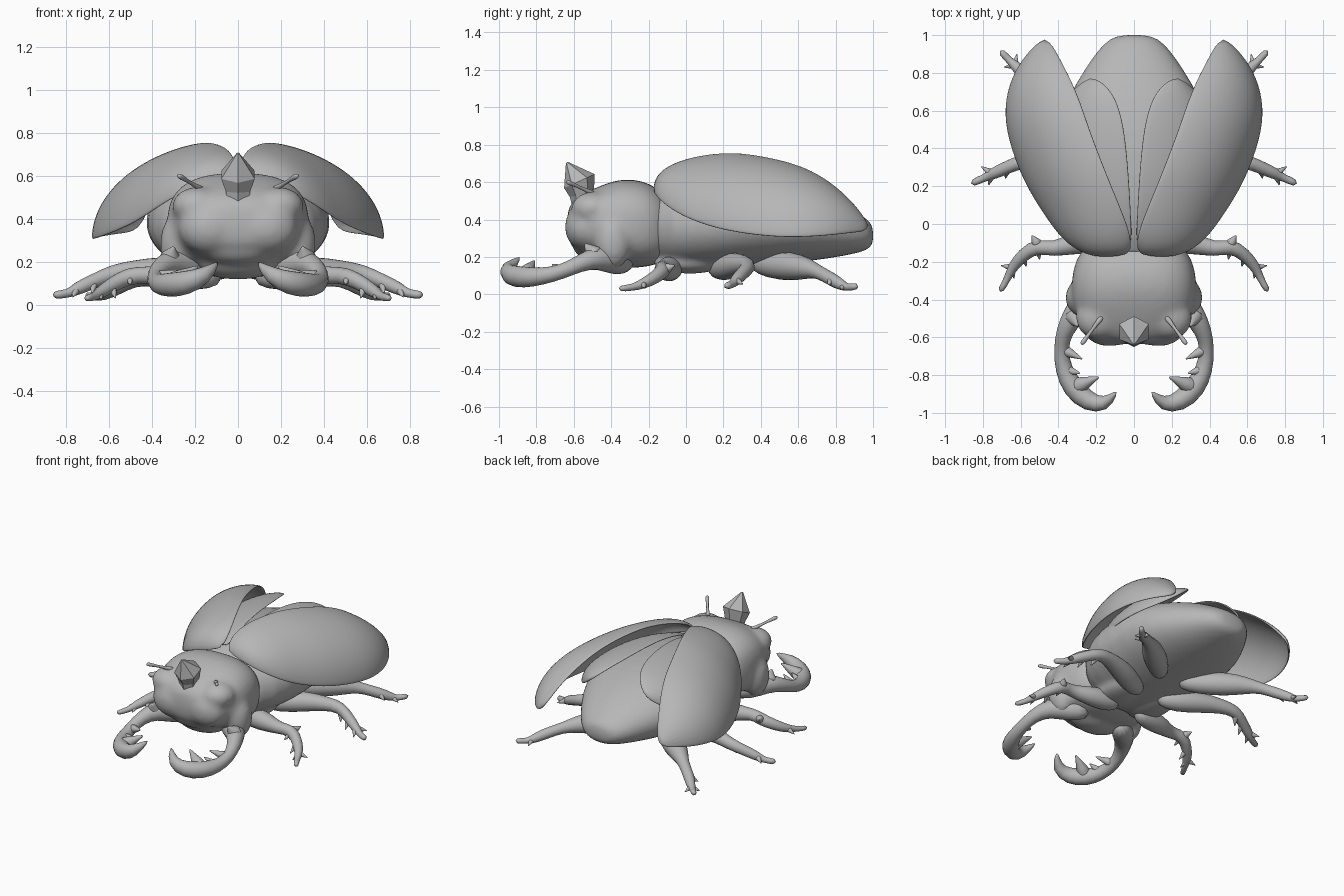
import bpy, bmesh, math
from mathutils import Vector

cube = bpy.data.objects.get("Cube")
if cube:
    bpy.data.objects.remove(cube, do_unlink=True)

grey = bpy.data.materials.new("shell grey")
grey.use_nodes = True
COLOR = (0.47, 0.47, 0.47, 1)
grey.diffuse_color = COLOR
grey.node_tree.nodes["Principled BSDF"].inputs["Base Color"].default_value = COLOR


def finish(name, bm, smooth=True, subsurf=0, mirror=False, blend=0, thickness=0):
    """Turn a bmesh into a named object with its modifiers."""
    bmesh.ops.recalc_face_normals(bm, faces=bm.faces)
    mesh = bpy.data.meshes.new(name)
    bm.to_mesh(mesh)
    bm.free()
    mesh.materials.append(grey)
    for poly in mesh.polygons:
        poly.use_smooth = smooth
    obj = bpy.data.objects.new(name, mesh)
    bpy.context.collection.objects.link(obj)
    if mirror:
        mod = obj.modifiers.new("mirror", 'MIRROR')
        mod.use_mirror_merge = False
    if thickness:
        mod = obj.modifiers.new("thickness", 'SOLIDIFY')
        mod.thickness = thickness
        mod.offset = 0
    if subsurf:
        mod = obj.modifiers.new("subdivision", 'SUBSURF')
        mod.levels = mod.render_levels = subsurf
    if blend:
        mod = obj.modifiers.new("blend", 'REMESH')
        mod.mode = 'VOXEL'
        mod.voxel_size = 0.016
        mod.use_smooth_shade = True
        mod = obj.modifiers.new("soften", 'SMOOTH')
        mod.factor = 0.5
        mod.iterations = blend
    return obj


def loft(bm, rings):
    """Skin a list of closed rings and cap both ends."""
    loops = [[bm.verts.new(p) for p in ring] for ring in rings]
    n = len(loops[0])
    for a, b in zip(loops, loops[1:]):
        for i in range(n):
            j = (i + 1) % n
            bm.faces.new((a[i], a[j], b[j], b[i]))
    bm.faces.new(loops[0])
    bm.faces.new(loops[-1])


def body_ring(y, width, top, bottom, power, n=28):
    """Rounded cross-section across the body."""
    mid, half = (top + bottom) / 2, (top - bottom) / 2
    ring = []
    for i in range(n):
        a = math.tau * i / n
        c, s = math.cos(a), math.sin(a)
        ring.append((math.copysign(abs(c) ** (2 / power), c) * width, y,
                     mid + math.copysign(abs(s) ** (2 / power), s) * half))
    return ring


def tube(bm, points, n=10, phase=0):
    """Tapered limb through (x, y, z, radius) points."""
    pos = [Vector(p[:3]) for p in points]
    rings = []
    for k, p in enumerate(points):
        t = (pos[min(k + 1, len(pos) - 1)] - pos[max(k - 1, 0)]).normalized()
        ref = Vector((0, 0, 1)) if abs(t.z) < 0.95 else Vector((0, 1, 0))
        u = t.cross(ref).normalized()
        v = u.cross(t)
        angles = [math.tau * (i + phase) / n for i in range(n)]
        rings.append([pos[k] + (u * math.cos(a) + v * math.sin(a)) * p[3] for a in angles])
    loft(bm, rings)


def spike(bm, base, offset, radius):
    base, offset = Vector(base), Vector(offset)
    tube(bm, [(*(base + offset * f), radius * (1 - f * 0.93)) for f in (0, 0.5, 0.9, 1)], 8)


def blob(bm, center, size):
    """Ellipsoid, on both sides when it is off centre."""
    for side in ((1, -1) if center[0] else (1,)):
        new = bmesh.ops.create_icosphere(bm, subdivisions=3, radius=1)["verts"]
        for v in new:
            v.co = [side * center[0] + v.co.x * size[0],
                    center[1] + v.co.y * size[1], center[2] + v.co.z * size[2]]


# Abdomen, with swellings above the leg roots
bm = bmesh.new()
loft(bm, [body_ring(*s, 2.1) for s in (
    (-.22, .22, .53, .17), (-.08, .37, .6, .13), (.12, .43, .64, .12), (.4, .435, .63, .15),
    (.6, .39, .59, .17), (.76, .3, .53, .19), (.87, .23, .47, .21), (.96, .16, .41, .23),
    (1.005, .09, .37, .26))])
blob(bm, (.13, .02, .17), (.13, .2, .06))
finish("abdomen", bm, subsurf=1, blend=8)

# Thorax and head, with cheeks, brows, side lobes, chin and jaw blended in
bm = bmesh.new()
loft(bm, [body_ring(*s, 2.6) for s in (
    (-.06, .2, .48, .2), (-.15, .29, .57, .16), (-.23, .325, .61, .14), (-.34, .335, .622, .14),
    (-.44, .325, .59, .17), (-.53, .285, .55, .21), (-.6, .225, .51, .25), (-.64, .12, .45, .29))])
blob(bm, (.19, -.5, .46), (.12, .115, .09))
blob(bm, (.13, -.54, .36), (.15, .11, .13))
blob(bm, (.28, -.39, .28), (.085, .1, .15))
blob(bm, (0, -.5, .27), (.2, .11, .09))
blob(bm, (0, -.4, .2), (.2, .13, .085))
finish("thorax_and_head", bm, subsurf=1, blend=16)

# Faceted horn
bm = bmesh.new()
tube(bm, [(0, -.55, .46, .055), (0, -.557, .53, .065), (0, -.57, .605, .09),
          (0, -.637, .705, .006)], 6, 0.5)
finish("horn", bm, smooth=False)

# Antennae with a small club at the end
bm = bmesh.new()
tube(bm, [(.16, -.48, .53, .024), (.2, -.53, .555, .01), (.24, -.585, .58, .008),
          (.265, -.62, .595, .016), (.28, -.638, .603, .01)], 8)
finish("antennae", bm, subsurf=1, mirror=True)


def shell(name, inner, outer, thickness, columns=10):
    """Curved wing shell, domed from its inner edge down to its outer edge."""
    bm = bmesh.new()
    rows = []
    for a, b in zip(inner, outer):
        a, b, row = Vector(a), Vector(b), []
        for i in range(columns):
            f = i / (columns - 1) * math.pi / 2
            s = math.sin(f)
            drop = 0.92 * math.cos(f) + 0.08 * (1 - s)
            p = a.lerp(b, s)
            p.z = b.z + (a.z - b.z) * drop
            row.append(bm.verts.new(p))
        rows.append(row)
    for a, b in zip(rows, rows[1:]):
        for i in range(columns - 1):
            bm.faces.new((a[i], a[i + 1], b[i + 1], b[i]))
    bmesh.ops.remove_doubles(bm, verts=bm.verts, dist=0.0005)
    finish(name, bm, subsurf=2, mirror=True, thickness=thickness)


# Raised wing cases
shell("wing_cases",
      [(.02, -.13, .62), (.015, -.08, .675), (.04, .01, .718), (.08, .11, .742), (.125, .22, .753),
       (.165, .32, .75), (.23, .49, .72), (.28, .64, .675), (.33, .76, .605), (.395, .88, .5),
       (.458, 1, .34)],
      [(.03, -.15, .6), (.1, -.168, .57), (.25, -.17, .53), (.38, -.08, .45), (.47, .05, .385),
       (.58, .22, .335), (.665, .45, .305), (.685, .62, .303), (.645, .78, .315), (.565, .9, .33),
       (.458, 1, .34)], 0.014)

# Folded hind wings beneath
shell("hind_wings",
      [(.01, -.1, .6), (.015, .05, .66), (.025, .25, .695), (.045, .48, .69), (.08, .63, .665),
       (.13, .72, .63), (.22, .79, .55)],
      [(.12, -.12, .53), (.3, .02, .47), (.41, .22, .43), (.44, .45, .42), (.41, .6, .43),
       (.33, .7, .47), (.22, .79, .55)], 0.012)


def leg(name, path, spurs):
    """Pair of legs; each spur grows from a numbered joint of the path."""
    bm = bmesh.new()
    tube(bm, path)
    for joint, offset, radius in spurs:
        spike(bm, path[joint][:3], offset, radius)
    finish(name, bm, subsurf=1, mirror=True)


# Front legs with hooked claws
leg("front_legs",
    [(.12, -.3, .16, .05), (.23, -.38, .18, .085), (.32, -.48, .2, .065), (.37, -.57, .165, .047),
     (.388, -.66, .12, .04), (.375, -.77, .095, .048), (.325, -.87, .09, .062),
     (.24, -.945, .1, .06), (.15, -.96, .135, .045), (.09, -.885, .2, .006)],
    [(2, (-.02, -.06, .07), .075), (4, (-.115, -.055, .04), .045), (5, (-.09, -.02, .05), .045),
     (6, (-.14, .06, .09), .068)])

# Second legs
leg("second_legs",
    [(.07, -.06, .13, .045), (.19, -.09, .14, .08), (.33, -.1, .13, .06), (.43, -.14, .14, .038),
     (.51, -.11, .135, .045), (.59, -.165, .09, .037), (.645, -.23, .055, .03),
     (.67, -.29, .035, .017), (.712, -.362, .03, .02)],
    [(4, (.03, .05, .02), .04), (4, (-.01, -.08, -.04), .035), (5, (-.02, -.06, -.06), .03),
     (6, (.06, .01, -.02), .025), (6, (-.01, -.06, -.03), .025)])

# Third legs
leg("third_legs",
    [(.07, .14, .14, .045), (.19, .2, .14, .08), (.36, .27, .16, .07), (.48, .31, .16, .05),
     (.58, .34, .15, .042), (.67, .3, .11, .036), (.75, .265, .075, .034), (.79, .245, .05, .018),
     (.866, .212, .045, .024)],
    [(4, (.03, -.05, -.08), .04), (5, (.01, -.06, -.06), .03), (6, (.06, .04, -.02), .028),
     (6, (.02, -.06, -.04), .028)])

# Hind legs
leg("hind_legs",
    [(.07, .35, .17, .045), (.17, .45, .155, .075), (.3, .56, .15, .085), (.41, .65, .14, .06),
     (.48, .71, .12, .034), (.57, .78, .08, .04), (.63, .84, .045, .03), (.66, .865, .035, .017),
     (.71, .92, .045, .023)],
    [(5, (.06, -.02, -.03), .032), (6, (.06, -.01, -.02), .024), (6, (-.01, .06, -.02), .024)])
